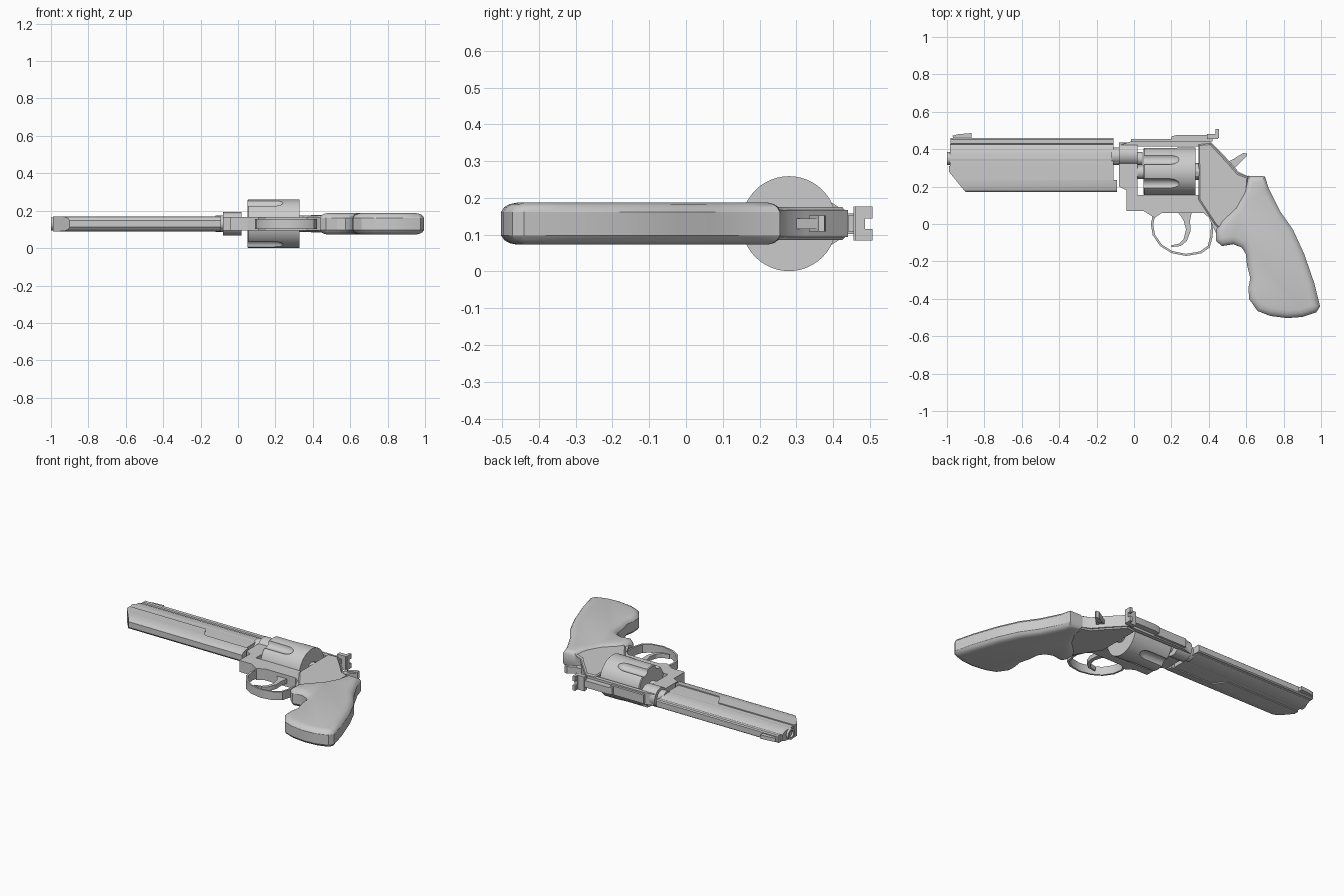
import bpy, bmesh, math

if "Cube" in bpy.data.objects:
    bpy.data.objects.remove(bpy.data.objects["Cube"])

ZC = 0.13  # mid-plane height of the model lying on its side
metal = bpy.data.materials.new("mid_grey")
metal.diffuse_color = (0.6, 0.6, 0.6, 1)
metal.use_nodes = True
metal.node_tree.nodes["Principled BSDF"].inputs["Base Color"].default_value = metal.diffuse_color


def finish(bm, name):
    bmesh.ops.recalc_face_normals(bm, faces=bm.faces)
    me = bpy.data.meshes.new(name)
    bm.to_mesh(me)
    bm.free()
    me.materials.append(metal)
    ob = bpy.data.objects.new(name, me)
    bpy.context.collection.objects.link(ob)
    return ob


def prism(name, outline, half, rims=(), z=ZC):
    """Side outline extruded across the thickness; rims = (inset, rise) steps on both caps."""
    bm = bmesh.new()
    low = [bm.verts.new((x, y, z - half)) for x, y in outline]
    high = [bm.verts.new((x, y, z + half)) for x, y in outline]
    n = len(outline)
    caps = [bm.faces.new(low[::-1]), bm.faces.new(high)]
    for i in range(n):
        j = (i + 1) % n
        bm.faces.new((low[i], low[j], high[j], high[i]))
    bmesh.ops.recalc_face_normals(bm, faces=bm.faces)
    for inset, rise in rims:
        bmesh.ops.inset_individual(bm, faces=caps, thickness=inset, depth=rise)
    return finish(bm, name)


def block(name, x0, x1, y0, y1, half, z=ZC):
    return prism(name, [(x0, y0), (x1, y0), (x1, y1), (x0, y1)], half, z=z)


def lathe(name, profile, y, z=ZC, sides=24):
    """Turn (x, radius) points around an axis parallel to x."""
    bm = bmesh.new()
    rings = []
    for x, r in profile:
        if r == 0:
            rings.append([bm.verts.new((x, y, z))] * sides)
        else:
            rings.append([bm.verts.new((x, y + r * math.cos(a), z + r * math.sin(a)))
                          for a in (2 * math.pi * i / sides for i in range(sides))])
    for a, b in zip(rings, rings[1:]):
        for i in range(sides):
            j = (i + 1) % sides
            bm.faces.new(list(dict.fromkeys((a[i], a[j], b[j], b[i]))))
    return finish(bm, name)


def row_loft(name, rows):
    """Rows of (y, half thickness, front x, rear x) stacked along y."""
    bm = bmesh.new()
    loops = [[bm.verts.new(p) for p in ((a, y, ZC - h), (b, y, ZC - h), (b, y, ZC + h), (a, y, ZC + h))]
             for y, h, a, b in rows]
    bm.faces.new(loops[0])
    bm.faces.new(loops[-1])
    for p, q in zip(loops, loops[1:]):
        for i in range(4):
            j = (i + 1) % 4
            bm.faces.new((p[i], p[j], q[j], q[i]))
    return finish(bm, name)


def cut(ob, cutter):
    mod = ob.modifiers.new("cut", 'BOOLEAN')
    mod.operation = 'DIFFERENCE'
    mod.solver = 'EXACT'
    mod.object = cutter
    bpy.context.view_layer.objects.active = ob
    bpy.ops.object.modifier_apply(modifier=mod.name)
    bpy.data.objects.remove(cutter)


# Barrel: slab-sided upper part with top rib, wider stepped underlug, inner tube
row_loft("barrel_upper", [
    (.20, .033, -.92, -.11), (.28, .033, -.985, -.11), (.36, .034, -.985, -.11),
    (.395, .031, -.985, -.11), (.425, .019, -.985, -.11), (.43, .024, -.98, -.11),
    (.453, .024, -.98, -.11), (.46, .018, -.98, -.11)])
row_loft("barrel_underlug", [
    (.17, .018, -.90, -.09), (.18, .030, -.908, -.09), (.20, .037, -.925, -.09),
    (.235, .040, -.953, -.09), (.2352, .040, -.953, -.40), (.28, .040, -.99, -.43),
    (.31, .040, -.99, -.45)])
lathe("barrel_tube", [(-.986, 0), (-.986, .021), (-1, .021), (-1, .035), (.045, .035), (.045, 0)], .35)
lathe("barrel_shank", [(-.12, 0), (-.12, .045), (-.07, .045), (-.07, 0)], .365)
prism("front_sight", [(-.965, .455), (-.97, .472), (-.94, .48), (-.87, .486), (-.87, .455)], .012)

# Frame with a window for the cylinder
frame = prism("frame", [
    (-.08, .20), (-.08, .42), (-.02, .44), (.41, .44), (.455, .395), (.52, .325), (.56, .278),
    (.62, .25), (.62, .10), (.50, -.09), (.44, -.05), (.42, -.01), (.40, .035), (.37, .06),
    (.15, .06), (.11, .033), (.05, .07), (-.04, .07), (-.04, .18)], .037)
cut(frame, block("window_cutter", .02, .345, .155, .415, .2))
prism("rear_frame", [(.345, .13), (.345, .425), (.41, .432), (.45, .39), (.515, .32), (.555, .272),
                     (.61, .25), (.60, .10), (.50, -.07), (.43, .0)], .037, rims=[(.008, .008)])
lathe("frame_ring", [(-.08, 0), (-.08, .062), (.02, .062), (.02, 0)], .373, sides=16)
lathe("crane_tube", [(-.08, 0), (-.08, .036), (.055, .036), (.055, 0)], .277, sides=16)

# Fluted cylinder and its rear ratchet
drum = lathe("cylinder", [(.05, 0), (.05, .125), (.055, .129), (.33, .129), (.33, 0)], .28, sides=48)
for i in range(6):
    a = math.radians(60 * i)
    cut(drum, lathe("flute_cutter",
                    [(.02, 0), (.02, .033), (.19, .033), (.215, .029), (.235, .02), (.25, 0)],
                    .28 + .141 * math.cos(a), ZC + .141 * math.sin(a), 16))
lathe("ratchet", [(.32, 0), (.32, .045), (.35, .045), (.35, 0)], .28, sides=12)

# Top strap and rear sight with a notch
block("top_strap", -.015, .22, .435, .455, .028)
prism("sight_leaf", [(.2, .44), (.2, .468), (.23, .476), (.40, .476), (.42, .46), (.42, .44)], .022)
block("sight_base", .39, .45, .455, .482, .046)
block("sight_blade", .435, .455, .46, .487, .046)
for s in (-1, 1):
    block("sight_ear", .437, .455, .48, .507, .016, ZC + s * .030)

# Hammer with a wider thumb spur
prism("hammer", [(.43, .41), (.46, .375), (.505, .335), (.55, .355), (.585, .378), (.60, .372),
                 (.598, .36), (.565, .325), (.53, .29), (.45, .29)], .014)
prism("hammer_spur", [(.535, .350), (.585, .380), (.605, .376), (.60, .36), (.55, .335)], .022)

# Trigger guard bow and trigger
bow = [(.10, .045), (.09, 0), (.10, -.06), (.14, -.118), (.20, -.155), (.28, -.171), (.36, -.157),
       (.405, -.125), (.42, -.07), (.425, .01)]
inner = [(.26 + (x - .26) * .925, -.02 + (y + .02) * .925) for x, y in bow]
prism("trigger_guard", bow + inner[::-1], .027)
prism("trigger", [(.23, .07), (.265, .02), (.278, -.03), (.265, -.08), (.24, -.105), (.198, -.115),
                  (.20, -.123), (.25, -.118), (.283, -.09), (.302, -.04), (.30, .02), (.31, .07)], .014)

# Grip: outline with rounded-over sides
prism("grip", [
    (.61, .258), (.70, .255), (.72, .19), (.78, .07), (.85, -.03), (.91, -.16), (.965, -.32),
    (.995, -.44), (.975, -.472), (.90, -.497), (.82, -.503), (.73, -.492), (.66, -.465), (.615, -.40),
    (.612, -.34), (.622, -.29), (.604, -.22), (.598, -.16), (.575, -.125), (.53, -.108),
    (.47, -.118), (.438, -.09), (.437, -.03), (.465, .02), (.54, .09), (.585, .17)],
    .032, rims=[(.009, .013), (.014, .008), (.02, .004)])

# Soft shading with crisp edges
bpy.ops.object.select_all(action='SELECT')
bpy.context.view_layer.objects.active = frame
bpy.ops.object.shade_smooth_by_angle(angle=math.radians(30))
